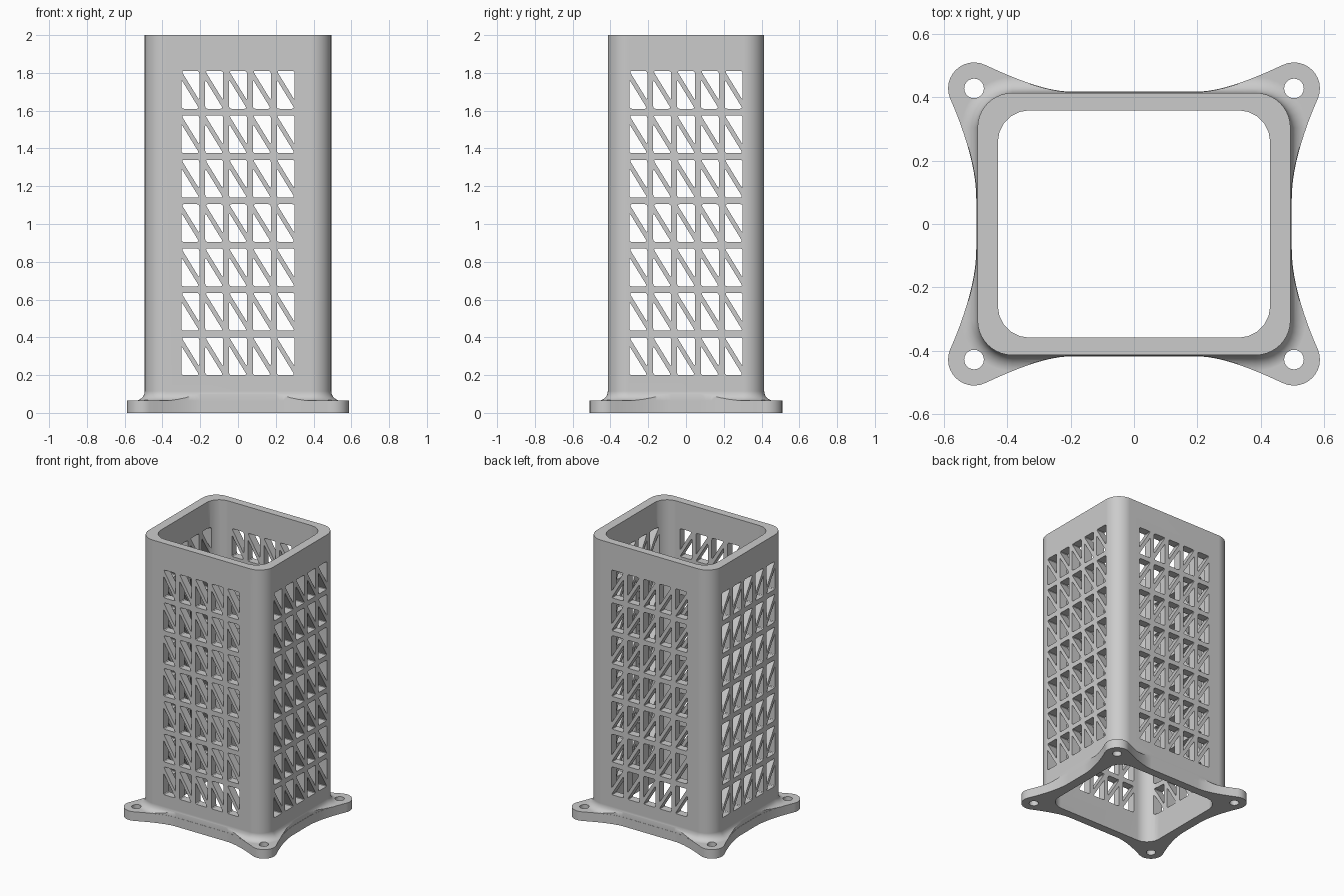
import bpy
import bmesh
from math import cos, sin, pi, radians
from mathutils import Vector

cube = bpy.data.objects.get("Cube")
if cube:
    bpy.data.objects.remove(cube, do_unlink=True)


# ---- helpers ----
def arc(cx, cy, r, a0, a1, n):
    return [(cx + r * cos(radians(a0 + (a1 - a0) * i / n)),
             cy + r * sin(radians(a0 + (a1 - a0) * i / n))) for i in range(n + 1)]


def bezier(a, b, c, n):
    a, b, c = Vector(a), Vector(b), Vector(c)
    return [tuple(a * (1 - t) ** 2 + b * 2 * t * (1 - t) + c * t * t)
            for t in (i / n for i in range(n + 1))]


def rounded_rect(hx, hy, r, n):
    pts = []
    for k, (sx, sy) in enumerate([(1, 1), (-1, 1), (-1, -1), (1, -1)]):
        pts += arc(sx * (hx - r), sy * (hy - r), r, 90 * k, 90 * k + 90, n)
    return pts


def rounded_polygon(pts, d):
    out = []
    for i, p in enumerate(pts):
        p = Vector(p)
        before = (Vector(pts[i - 1]) - p).normalized() * d
        after = (Vector(pts[(i + 1) % len(pts)]) - p).normalized() * d
        out += bezier(p + before, p, p + after, 3)
    return out


def loft(bm, rings):
    loops = [[bm.verts.new(p) for p in ring] for ring in rings]
    for low, high in zip(loops, loops[1:]):
        for i in range(len(low)):
            j = (i + 1) % len(low)
            bm.faces.new((low[i], low[j], high[j], high[i]))
    bm.faces.new(loops[0][::-1])
    bm.faces.new(loops[-1])


def make_object(name, solids):
    bm = bmesh.new()
    for rings in solids:
        loft(bm, rings)
    bmesh.ops.recalc_face_normals(bm, faces=bm.faces)
    mesh = bpy.data.meshes.new(name)
    bm.to_mesh(mesh)
    bm.free()
    obj = bpy.data.objects.new(name, mesh)
    bpy.context.collection.objects.link(obj)
    return obj


def upright(pts, z0, z1):
    return [[(x, y, z) for x, y in pts] for z in (z0, z1)]


def activate(obj):
    bpy.ops.object.select_all(action='DESELECT')
    obj.select_set(True)
    bpy.context.view_layer.objects.active = obj


def combine(obj, other, operation):
    other.hide_render = True
    mod = obj.modifiers.new(operation.lower(), 'BOOLEAN')
    mod.operation, mod.solver, mod.object = operation, 'EXACT', other
    activate(obj)
    bpy.ops.object.modifier_apply(modifier=mod.name)
    bpy.data.objects.remove(other, do_unlink=True)


# ---- flange outline: rounded lugs joined by concave sides ----
LUG = (0.505, 0.428)
quarter = (bezier((0.498, 0.08), (0.498, 0.205), (0.58, 0.396), 10)[:-1]
           + arc(*LUG, 0.082, -23, 116, 12)
           + bezier((0.469, 0.502), (0.293, 0.418), (0.2, 0.418), 10)[1:])
outline = (quarter + [(-x, y) for x, y in reversed(quarter)]
           + [(-x, -y) for x, y in quarter]
           + [(x, -y) for x, y in reversed(quarter)])

# ---- tube with a fillet flaring out at its foot ----
PLATE, FILLET = 0.065, 0.05
levels = [(0.02, FILLET)]
for i in range(7):
    a = pi / 2 * i / 6
    levels.append((PLATE + FILLET * (1 - cos(a)), FILLET * (1 - sin(a))))
levels.append((2.0, 0.0))
rings = [[(x, y, z) for x, y in rounded_rect(0.494 + o, 0.414 + o, 0.11 + o, 10)]
         for z, o in levels]
housing = make_object("perforated_housing", [rings])

trim = make_object("fillet_trim", [upright([(x * 0.997, y * 0.997) for x, y in outline], -0.2, 2.2)])
combine(housing, trim, 'INTERSECT')

# ---- base flange ----
flange = make_object("base_flange", [upright(outline, 0, PLATE)])
combine(housing, flange, 'UNION')

# ---- hollow inside ----
bore = make_object("bore_cutter", [upright(rounded_rect(0.43, 0.359, 0.1, 5), -0.2, 2.2)])
combine(housing, bore, 'DIFFERENCE')

# ---- screw holes ----
screws = make_object("screw_cutter", [
    upright(arc(sx * LUG[0], sy * LUG[1], 0.031, 0, 345, 23), -0.2, 0.3)
    for sx in (1, -1) for sy in (1, -1)])
combine(housing, screws, 'DIFFERENCE')

# ---- triangle vents: pairs split by a diagonal bar, through opposite walls ----
W, H = 0.095, 0.2
lower = rounded_polygon([(0, 0), (W, 0), (0, 0.155)], 0.014)
upper = [(W - u, H - v) for u, v in lower]
vents = [[(u - 0.3 + 0.1263 * col, v + 0.2 + 0.235 * row) for u, v in tri]
         for col in range(5) for row in range(7) for tri in (lower, upper)]
front_vents = make_object("front_vent_cutter", [
    [[(u, side, v) for u, v in tri] for side in (-1, 1)] for tri in vents])
combine(housing, front_vents, 'DIFFERENCE')
side_vents = make_object("side_vent_cutter", [
    [[(side, u, v) for u, v in tri] for side in (-1, 1)] for tri in vents])
combine(housing, side_vents, 'DIFFERENCE')

# ---- material and shading ----
grey = bpy.data.materials.new("light_grey")
grey.use_nodes = True
colour = (0.6, 0.6, 0.6, 1)
grey.diffuse_color = colour
grey.node_tree.nodes["Principled BSDF"].inputs["Base Color"].default_value = colour
housing.data.materials.clear()
housing.data.materials.append(grey)
for face in housing.data.polygons:
    face.material_index = 0

activate(housing)
bpy.ops.object.shade_smooth_by_angle(angle=radians(30))
weighted = housing.modifiers.new("even_shading", 'WEIGHTED_NORMAL')
weighted.keep_sharp = True
